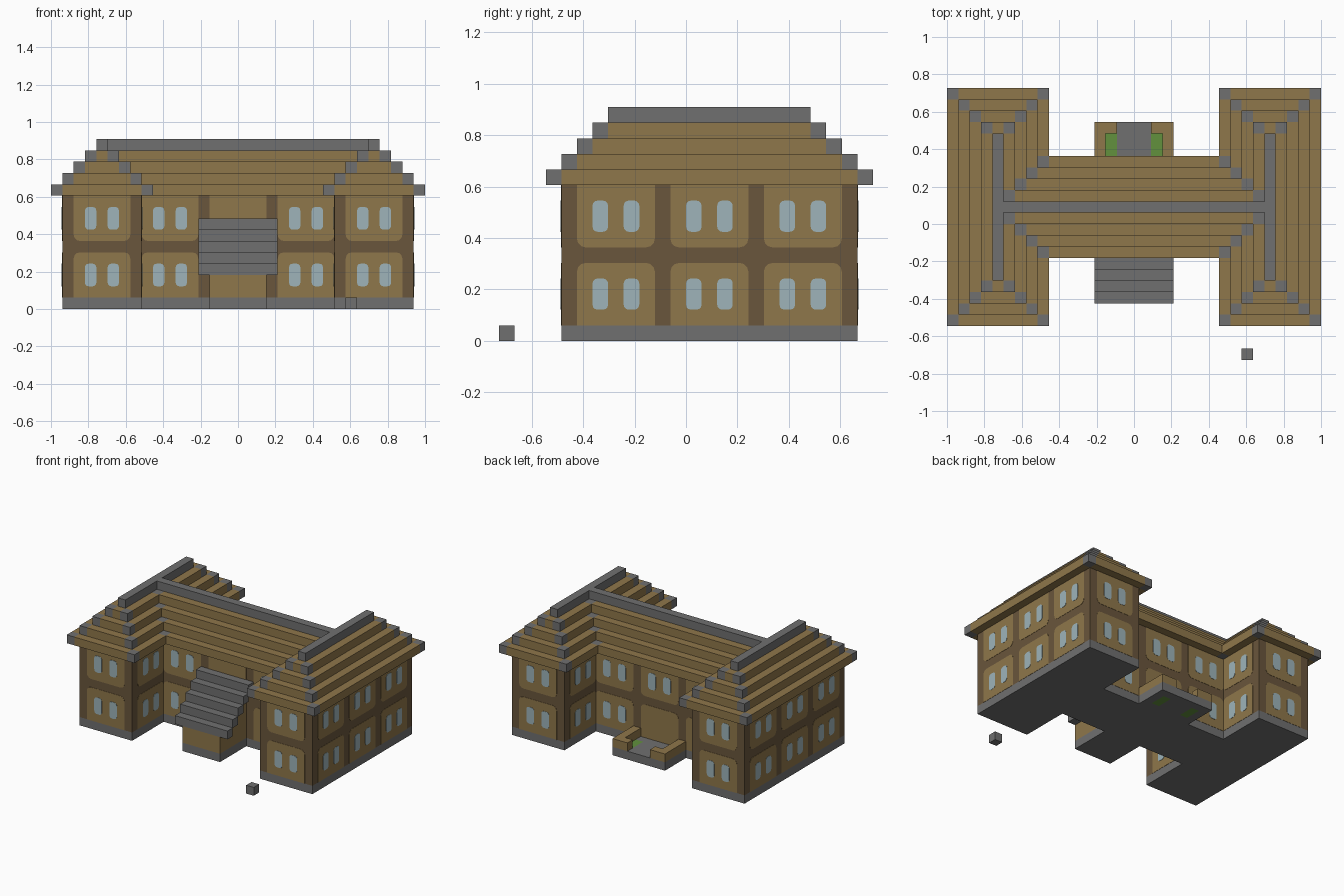
import bpy
import bmesh
import math
from mathutils import Vector

cube = bpy.data.objects.get("Cube")
if cube:
    bpy.data.objects.remove(cube, do_unlink=True)

U = 2 / 33                       # one block
ORIGIN = Vector((16.5, 12, 0))   # block coordinates of the model centre


def material(name, rgb):
    m = bpy.data.materials.new(name)
    m.use_nodes = True
    m.diffuse_color = (*rgb, 1)
    m.node_tree.nodes["Principled BSDF"].inputs["Base Color"].default_value = (*rgb, 1)
    return m


TAN = material("tan_wood", (0.275, 0.184, 0.069))
GREY = material("grey_stone", (0.162, 0.162, 0.162))
DARK = material("dark_timber", (0.144, 0.093, 0.045))
BLUE = material("pale_blue_glass", (0.342, 0.456, 0.491))
GREEN = material("grass_green", (0.122, 0.283, 0.048))


def finish(name, bm, mats):
    mesh = bpy.data.meshes.new(name)
    bm.to_mesh(mesh)
    bm.free()
    for m in mats:
        mesh.materials.append(m)
    ob = bpy.data.objects.new(name, mesh)
    bpy.context.collection.objects.link(ob)
    return ob


def to_world(p):
    return (Vector(p) - ORIGIN) * U


def add_box(bm, lo, hi):
    lo, hi = Vector(lo), Vector(hi)
    made = bmesh.ops.create_cube(bm, size=1)["verts"]
    for v in made:
        p = v.co + Vector((0.5, 0.5, 0.5))
        v.co = to_world(lo + Vector(p[i] * (hi - lo)[i] for i in range(3)))


def boxes(name, mat, *pairs):
    bm = bmesh.new()
    for lo, hi in pairs:
        add_box(bm, lo, hi)
    return finish(name, bm, [mat])


def block_shell(name, cells, mats):
    """Outer skin of a set of blocks {(i, j, k): material slot}."""
    bm = bmesh.new()
    for cell, slot in cells.items():
        c = Vector(cell)
        for axis in range(3):
            for side in (0, 1):
                step = [0, 0, 0]
                step[axis] = 2 * side - 1
                if tuple(cell[n] + step[n] for n in range(3)) in cells:
                    continue
                corners = []
                for a, b in ((0, 0), (1, 0), (1, 1), (0, 1)):
                    p = c.copy()
                    p[axis] += side
                    p[(axis + 1) % 3] += a
                    p[(axis + 2) % 3] += b
                    corners.append(bm.verts.new(to_world(p)))
                if not side:
                    corners.reverse()
                bm.faces.new(corners).material_index = slot
    bmesh.ops.remove_doubles(bm, verts=bm.verts[:], dist=1e-4)
    bmesh.ops.dissolve_limit(bm, angle_limit=0.01, verts=bm.verts[:],
                             edges=bm.edges[:], delimit={'MATERIAL'})
    return finish(name, bm, mats)


def rounded(u0, u1, z0, z1, r, low=True, high=True):
    """Rectangle outline whose lower and upper corners may be rounded."""
    pts = []
    for cu, cz, start, on in ((u1, z0, -90, low), (u1, z1, 0, high),
                              (u0, z1, 90, high), (u0, z0, 180, low)):
        if not on:
            pts.append((cu, cz))
            continue
        mu = cu - r if cu == u1 else cu + r
        mz = cz - r if cz == z1 else cz + r
        for t in (0, 30, 60, 90):
            a = math.radians(start + t)
            pts.append((mu + r * math.cos(a), mz + r * math.sin(a)))
    return pts


def plate(bm, outline, axis, plane, sign, depth):
    """Thin plate on a wall; axis is the one the wall runs along."""
    def ring(d):
        w = plane + sign * d
        return [bm.verts.new(to_world((u, w, z) if axis == "x" else (w, u, z)))
                for u, z in outline]
    back, front = ring(0), ring(depth)
    bm.faces.new(front)
    n = len(outline)
    for i in range(n):
        bm.faces.new((back[i], back[(i + 1) % n], front[(i + 1) % n], front[i]))


# Stone plinth and timber walls
WING_X = ((1, 8), (25, 32))
for side, (a, b) in zip(("right", "left"), WING_X):
    boxes(side + "_wing_plinth", GREY, ((a, 4, 0), (b, 23, 1)))
    boxes(side + "_wing_walls", DARK, ((a, 4, 1), (b, 23, 10)))
boxes("centre_plinth", GREY, ((8, 10, 0), (25, 17, 1)))
boxes("centre_walls", DARK, ((8, 10, 1), (25, 17, 10)))

# Wall panels and windows: (axis, plane, sign, first block, windows below, above)
bays = []
for s in (8, 14, 20):
    bays.append(("x", 10, -1, s, s != 14, s != 14))
    bays.append(("x", 17, 1, s, s != 14, True))
for a, b in WING_X:
    bays += [("x", 4, -1, a + 1, True, True), ("x", 23, 1, a + 1, True, True)]
for s in (5, 11, 17):
    bays += [("y", 1, -1, s, True, True), ("y", 32, 1, s, True, True)]
    if s != 11:
        bays += [("y", 8, 1, s, True, True), ("y", 25, -1, s, True, True)]

panels, windows = bmesh.new(), bmesh.new()
for axis, plane, sign, s, below, above in bays:
    for z, glazed, upper in ((1, below, False), (6, above, True)):
        plate(panels, rounded(s, s + 5, z, z + 4, 0.55, upper, not upper),
              axis, plane, sign, 0.03)
        if glazed:
            for w in (s + 1, s + 3):
                plate(windows, rounded(w, w + 1, z + 1, z + 3, 0.32),
                      axis, plane, sign, 0.06)
for bm in (panels, windows):
    bmesh.ops.recalc_face_normals(bm, faces=bm.faces[:])
finish("wall_panels", panels, [TAN])
finish("windows", windows, [BLUE])

# Stepped wing roofs with stone hips, valleys and ridge
for side, x0 in (("right", 0), ("left", 24)):
    cells = {}
    for n in range(5):
        xs, ys = range(x0 + n, x0 + 9 - n), range(3 + n, 24 - n)
        valley = x0 + 8 - n if x0 == 0 else x0 + n
        for i in xs:
            for j in ys:
                hip = i in (xs[0], xs[-1]) and j in (ys[0], ys[-1])
                dale = i == valley and j in (9 + n, 17 - n)
                cells[i, j, 10 + n] = int(hip or dale or n == 4)
    block_shell(side + "_wing_roof", cells, [TAN, GREY])

# Stepped roof over the centre
cells = {(i, j, 10 + n): int(n == 4)
         for n in range(5)
         for i in range(9 - n, 24 + n)
         for j in range(9 + n, 18 - n)}
block_shell("centre_roof", cells, [TAN, GREY])

# Front stairs on a solid support
boxes("stair_plinth", GREY, ((14, 5, 0), (19, 10, 1)))
boxes("stair_support", TAN, *[((14, 5 + n, 1), (19, 6 + n, 3 + n)) for n in range(5)])
boxes("front_stairs", GREY, *[((13, 5 + n, 3 + n), (20, 6 + n, 4 + n)) for n in range(5)])

# Back terrace with two grass beds and a low parapet
terrace = {(i, j, 0): int(i in (14, 18) and j in (18, 19))
           for i in range(13, 20) for j in range(17, 21)}
block_shell("back_terrace", terrace, [GREY, GREEN])
parapet = {(i, j, 1): 0 for i in (13, 19) for j in range(17, 21)}
parapet.update({(i, 20, 1): 0 for i in (14, 18)})
block_shell("terrace_parapet", parapet, [TAN])

# Loose stone in the front yard
boxes("loose_stone", GREY, ((26, 0, 0), (27, 1, 1)))
